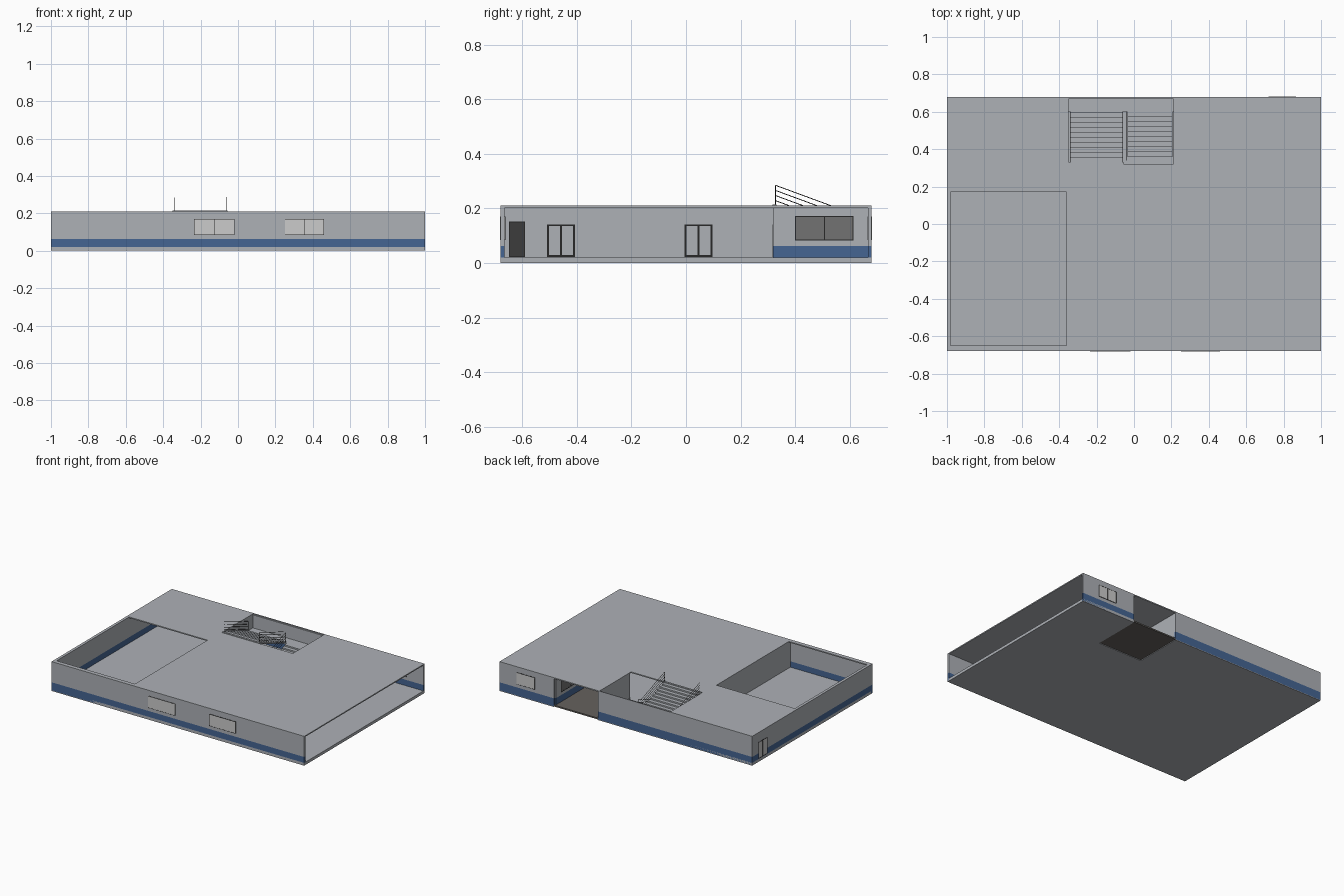
import bpy
import bmesh
from mathutils import Vector

if "Cube" in bpy.data.objects:
    bpy.data.objects.remove(bpy.data.objects["Cube"])


def material(name, rgb):
    m = bpy.data.materials.new(name)
    m.use_nodes = True
    m.diffuse_color = (*rgb, 1)
    m.node_tree.nodes["Principled BSDF"].inputs["Base Color"].default_value = (*rgb, 1)
    return m


GREY = material("wall grey", (0.42, 0.44, 0.47))
BLUE = material("base blue", (0.06, 0.13, 0.29))
PALE = material("pale pane", (0.6, 0.6, 0.6))
GLASS = material("dark glass", (0.17, 0.17, 0.17))
FRAME = material("frame black", (0.02, 0.02, 0.02))
DOOR = material("door charcoal", (0.045, 0.045, 0.045))
PORCH = material("porch brown", (0.13, 0.12, 0.11))

BASE, BAND, TOP = 0.005, 0.062, 0.203


def finish(name, bm, mats):
    bmesh.ops.recalc_face_normals(bm, faces=bm.faces)
    mesh = bpy.data.meshes.new(name)
    bm.to_mesh(mesh)
    bm.free()
    for m in mats:
        mesh.materials.append(m)
    obj = bpy.data.objects.new(name, mesh)
    bpy.context.collection.objects.link(obj)
    return obj


def add_box(bm, lo, hi, index=0):
    lo, hi = Vector(lo), Vector(hi)
    verts = bmesh.ops.create_cube(bm, size=1)["verts"]
    for v in verts:
        v.co = (lo + hi) / 2 + v.co * (hi - lo)
        for f in v.link_faces:
            f.material_index = index


def box(name, lo, hi, mat):
    bm = bmesh.new()
    add_box(bm, lo, hi)
    return finish(name, bm, [mat])


def wall(name, x0, x1, y0, y1, band=True):
    """Upright wall, cut at the band height and coloured blue below it."""
    bm = bmesh.new()
    add_box(bm, (x0, y0, BASE), (x1, y1, TOP))
    if band:
        bmesh.ops.bisect_plane(bm, geom=bm.verts[:] + bm.edges[:] + bm.faces[:],
                               plane_co=(0, 0, BAND), plane_no=(0, 0, 1))
        for f in bm.faces:
            f.material_index = int(f.calc_center_median().z < BAND - 0.001)
    return finish(name, bm, [GREY, BLUE])


def slab(name, xs, ys, holes, z, depth):
    """Flat slab made of grid cells, leaving out the cells in holes."""
    bm = bmesh.new()
    grid = [[bm.verts.new((x, y, z)) for y in ys] for x in xs]
    for i in range(len(xs) - 1):
        for j in range(len(ys) - 1):
            if (i, j) not in holes:
                bm.faces.new((grid[i][j], grid[i + 1][j], grid[i + 1][j + 1], grid[i][j + 1]))
    bmesh.ops.delete(bm, geom=[v for v in bm.verts if not v.link_faces], context="VERTS")
    top = bm.faces[:]
    new = bmesh.ops.extrude_face_region(bm, geom=top, use_keep_orig=True)["geom"]
    bmesh.ops.translate(bm, vec=(0, 0, -depth),
                        verts=[g for g in new if isinstance(g, bmesh.types.BMVert)])
    return finish(name, bm, [GREY])


def panel(name, axis, at, a0, a1, z0, z1, pane, leaves=2, bar=0.004):
    """Thin framed plate lying on a wall face whose normal runs along axis."""
    bm = bmesh.new()

    def plate(u0, u1, w0, w1, t, index):
        if axis == "x":
            add_box(bm, (at - t, u0, w0), (at + t, u1, w1), index)
        else:
            add_box(bm, (u0, at - t, w0), (u1, at + t, w1), index)

    plate(a0, a1, z0, z1, 0.002, 0)
    for k in range(leaves + 1):
        u = a0 + (a1 - a0 - bar) * k / leaves
        plate(u, u + bar, z0, z1, 0.003, 1)
    for w in (z0, z1 - bar):
        plate(a0, a1, w, w + bar, 0.003, 1)
    return finish(name, bm, [pane, FRAME])


# Roof with courtyard and stairwell openings; floor with the porch left out
slab("roof", [-1, -0.98, -0.36, -0.35, 0.21, 1], [-0.68, -0.65, 0.17, 0.32, 0.675, 0.68],
     [(1, 1), (3, 3)], 0.21, 0.008)
slab("floor", [-1, 0.22, 0.57, 1], [-0.68, 0.33, 0.68], [(1, 1)], 0.02, 0.02)
box("porch_floor", (0.22, 0.33, 0.004), (0.57, 0.68, 0.014), PORCH)

# Outer walls; the left end stays open
wall("front_wall", -1, 1, -0.68, -0.665)
wall("right_wall", -1, -0.983, -0.665, 0.668)
wall("back_wall_long", -1, 0.22, 0.668, 0.68)
wall("back_wall_short", 0.57, 1, 0.668, 0.68)

# Inner walls
wall("porch_window_wall", 0.56, 0.572, 0.32, 0.668)
wall("porch_door_wall", 0.22, 0.56, 0.32, 0.332)
wall("stair_porch_wall", 0.21, 0.22, 0.332, 0.668, band=False)
wall("stair_side_wall", -0.362, -0.35, 0.21, 0.668, band=False)
wall("courtyard_wall", -0.36, -0.345, -0.665, 0.21, band=False)

# Windows
for i, (x0, x1) in enumerate(((-0.235, -0.02), (0.25, 0.46))):
    for side, y in (("outer", -0.68), ("inner", -0.665)):
        panel(f"front_window_{side}_{i}", "y", y, x0, x1, 0.085, 0.17, PALE, bar=0.002)
for side, y in (("outer", 0.68), ("inner", 0.668)):
    panel(f"back_window_{side}", "y", y, 0.72, 0.865, 0.085, 0.17, PALE, bar=0.002)
for side, x in (("room", 0.572), ("porch", 0.56)):
    panel(f"porch_window_{side}", "x", x, 0.4, 0.615, 0.083, 0.172, GLASS)

# Doors
for side, x in (("outer", -0.998), ("inner", -0.983)):
    panel(f"right_door_{side}", "x", x, 0.51, 0.61, 0.022, 0.14, PALE)
for i, y in enumerate((-0.51, -0.005)):
    panel(f"hall_door_{i}", "x", -0.344, y, y + 0.102, 0.022, 0.142, GREY, bar=0.007)
panel("service_door", "x", -0.344, -0.65, -0.59, 0.022, 0.152, DOOR, leaves=1)
for side, y in (("room", 0.32), ("porch", 0.332)):
    panel(f"porch_door_{side}", "y", y, 0.3, 0.5, 0.022, 0.142, PALE)


# Stairs: one flight up to a landing, one back up to the roof
def flight(name, x0, x1, y_low, y_high, z_low, steps=10, rise=0.0098):
    bm = bmesh.new()
    run = (y_high - y_low) / steps
    for k in range(steps):
        ya, yb = sorted((y_low + run * k, y_low + run * (k + 1)))
        z = z_low + rise * (k + 1)
        add_box(bm, (x0, ya, z - 0.012), (x1, yb, z))
    return finish(name, bm, [GREY])


flight("lower_flight", -0.035, 0.205, 0.33, 0.6, 0.012)
flight("upper_flight", -0.34, -0.06, 0.6, 0.33, 0.112)
box("stair_landing", (-0.35, 0.6, 0.1), (0.21, 0.668, 0.11), GREY)
box("stair_top_edge", (-0.35, 0.318, 0.202), (-0.055, 0.332, 0.215), GREY)


# Railings: end posts joined by sloping rails
def railing(name, x, y0, z0, y1, z1, height=0.075, rails=4):
    curve = bpy.data.curves.new(name, "CURVE")
    curve.dimensions = "3D"
    curve.bevel_depth = 0.0015
    curve.bevel_resolution = 0
    lines = [((x, y, z), (x, y, z + height)) for y, z in ((y0, z0), (y1, z1))]
    for k in range(rails):
        h = height * (k + 1) / rails
        lines.append(((x, y0, z0 + h), (x, y1, z1 + h)))
    for a, b in lines:
        s = curve.splines.new("POLY")
        s.points.add(1)
        s.points[0].co = (*a, 1)
        s.points[1].co = (*b, 1)
    curve.materials.append(FRAME)
    obj = bpy.data.objects.new(name, curve)
    bpy.context.collection.objects.link(obj)
    bpy.ops.object.select_all(action="DESELECT")
    obj.select_set(True)
    bpy.context.view_layer.objects.active = obj
    bpy.ops.object.convert(target="MESH")


for label, x in (("outer", -0.34), ("inner", -0.06)):
    railing(f"upper_railing_{label}", x, 0.328, 0.21, 0.6, 0.11)
railing("lower_railing", -0.042, 0.34, 0.02, 0.6, 0.11)
